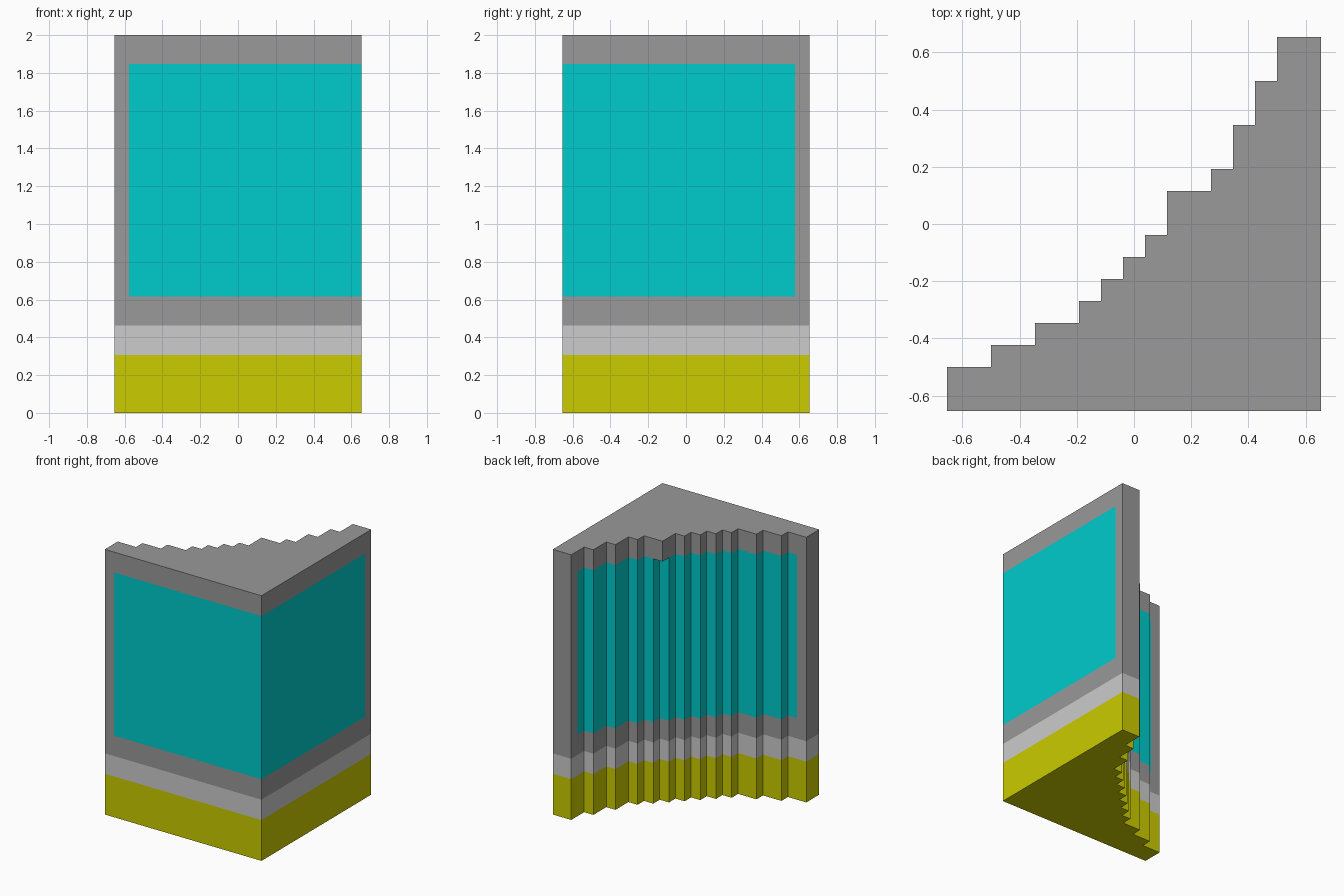
import bpy, bmesh
from mathutils import Vector

if "Cube" in bpy.data.objects:
    bpy.data.objects.remove(bpy.data.objects["Cube"])

U = 2 / 26  # one step of the block grid


def material(name, colour):
    m = bpy.data.materials.new(name)
    m.diffuse_color = (*colour, 1)
    m.use_nodes = True
    m.node_tree.nodes["Principled BSDF"].inputs["Base Color"].default_value = m.diffuse_color
    return m


MATS = [material("wall grey", (0.319, 0.319, 0.319)),
        material("window cyan", (0, 0.604, 0.604)),
        material("stripe light grey", (0.604, 0.604, 0.604)),
        material("base yellow", (0.604, 0.604, 0))]


def prism(name, outline, z0, z1, cuts=()):
    bm = bmesh.new()
    base = bm.faces.new([bm.verts.new((x * U, y * U, z0 * U)) for x, y in outline])
    ext = bmesh.ops.extrude_face_region(bm, geom=[base], use_keep_orig=True)
    top = [g for g in ext["geom"] if isinstance(g, bmesh.types.BMVert)]
    bmesh.ops.translate(bm, verts=top, vec=(0, 0, (z1 - z0) * U))
    bmesh.ops.recalc_face_normals(bm, faces=bm.faces[:])
    # Cut colour borders into the faces
    for axis, pos in cuts:
        n = Vector((0, 0, 0))
        n[axis] = 1
        bmesh.ops.bisect_plane(bm, geom=bm.verts[:] + bm.edges[:] + bm.faces[:],
                               plane_co=n * pos * U, plane_no=n, dist=1e-5)
    # Colour by height, with the window set in from the two ends
    for f in bm.faces:
        c = f.calc_center_median() / U
        if c.z < 4:
            f.material_index = 3
        elif c.z < 6:
            f.material_index = 2
        elif (8 < c.z < 23.9 and c.x > -7.5 and c.y < 7.5
              and abs(f.normal.z) < 0.5):
            f.material_index = 1
    me = bpy.data.meshes.new(name)
    bm.to_mesh(me)
    bm.free()
    for m in MATS:
        me.materials.append(m)
    ob = bpy.data.objects.new(name, me)
    bpy.context.collection.objects.link(ob)
    return ob


# Stepped curve at the back: (left, down) runs from the rear right corner
runs = [(2, 2), (1, 2), (1, 2)] + [(1, 1)] * 7 + [(2, 1), (2, 1), (2, 2)]
x, y = 8.5, 8.5
outline = [(x, y)]
for left, down in runs:
    x -= left
    outline.append((x, y))
    y -= down
    outline.append((x, y))
outline.append((8.5, -8.5))

# Corner wall with window, stripe and base
prism("curved_corner_wall", outline, 0, 26,
      [(2, 4), (2, 6), (2, 8), (2, 24), (0, -7.5), (1, 7.5)])

# Small overhanging block at the middle of the roof edge
prism("roof_edge_block", [(1.5, 0.5), (2.5, 0.5), (2.5, 1.5), (1.5, 1.5)], 24, 26)
